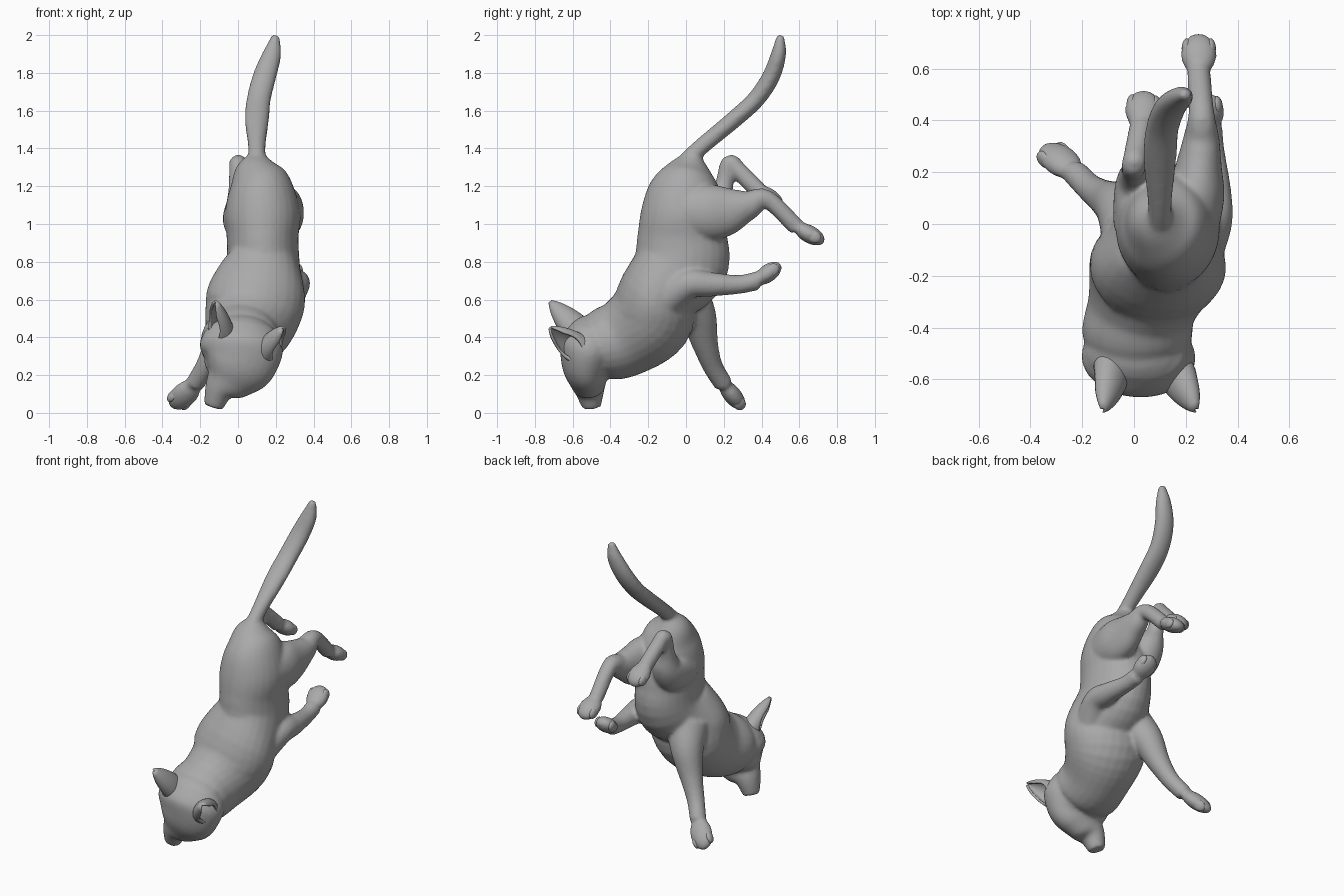
import bpy
import bmesh
import math
from mathutils import Vector, Matrix

cube = bpy.data.objects.get("Cube")
if cube:
    bpy.data.objects.remove(cube, do_unlink=True)

grey = bpy.data.materials.new("plain grey")
grey.use_nodes = True
colour = (.4, .4, .4, 1)
grey.diffuse_color = colour
grey.node_tree.nodes["Principled BSDF"].inputs["Base Color"].default_value = colour


def make_object(name, bm):
    bmesh.ops.recalc_face_normals(bm, faces=bm.faces)
    for face in bm.faces:
        face.smooth = True
    mesh = bpy.data.meshes.new(name)
    bm.to_mesh(mesh)
    bm.free()
    mesh.materials.append(grey)
    obj = bpy.data.objects.new(name, mesh)
    bpy.context.collection.objects.link(obj)
    return obj


def smooth_path(points, steps=5):
    """Smooth curve through (x, y, z, half width, half depth); depth may be left out."""
    p = [Vector((q + q[-1:])[:5]) for q in points]
    p = [p[0] * 2 - p[1]] + p + [p[-1] * 2 - p[-2]]
    curve = []
    for before, start, end, after in zip(p, p[1:], p[2:], p[3:]):
        leave, arrive = (end - before) / 2, (after - start) / 2
        for step in range(steps):
            t = step / steps
            ease = t * t * (3 - 2 * t)
            curve.append(start.lerp(end, ease) + leave * (t * (1 - t) ** 2)
                         - arrive * (t * t * (1 - t)))
    return curve + [p[-2]]


def frame(tangent):
    side = Vector((1, 0, 0))
    side = (side - tangent * side.dot(tangent)).normalized()
    return side, tangent.cross(side), tangent


def skin_rows(bm, rows, closed):
    for row, following in zip(rows, rows[1:]):
        for k in range(len(row) if closed else len(row) - 1):
            n = (k + 1) % len(row)
            bm.faces.new((row[k], row[n], following[n], following[k]))


def tube(bm, points, sides=28):
    path = smooth_path(points)
    centres = [Vector(q[:3]) for q in path]
    rings = []
    for i, q in enumerate(path):
        ahead = centres[min(i + 1, len(centres) - 1)]
        side, depth, tangent = frame((ahead - centres[max(i - 1, 0)]).normalized())
        angles = [math.tau * k / sides for k in range(sides)]
        rings.append([bm.verts.new(centres[i] + side * (q[3] * math.cos(a))
                                   + depth * (q[4] * math.sin(a))) for a in angles])
    skin_rows(bm, rings, closed=True)
    bm.faces.new(rings[0])
    bm.faces.new(rings[-1])


def ellipsoid(bm, centre, axes, radii):
    basis = Matrix([axis * r for axis, r in zip(axes, radii)]).transposed().to_4x4()
    bmesh.ops.create_uvsphere(bm, u_segments=20, v_segments=14, radius=1,
                              matrix=Matrix.Translation(centre) @ basis)


def leg(bm, name, points, paw_tip):
    """Limb ending in a rounded paw with a fan of four toes."""
    tube(bm, points)
    wrist, tip = Vector(points[-1][:3]), Vector(paw_tip)
    reach = tip - wrist
    axes = frame(reach.normalized())
    ellipsoid(bm, wrist.lerp(tip, .5), axes, (.07, .048, reach.length * .6))
    toes = bmesh.new()
    for k in (-1.5, -.5, .5, 1.5):
        at = tip + axes[0] * k * .03 - axes[2] * (.03 + .012 * abs(k))
        ellipsoid(toes, at, axes, (.021, .033, .04))
    make_object(name + "_toes", toes)


bm = bmesh.new()

# Torso, rump to neck, closing inside the head
tube(bm, [(.1, .04, 1.37, .04), (.1, .02, 1.29, .12), (.12, 0, 1.19, .17, .19),
          (.13, -.02, 1.05, .2, .22), (.13, -.02, .92, .19, .24),
          (.13, -.03, .78, .2, .25), (.1, -.15, .63, .26, .21),
          (.07, -.19, .5, .25, .23), (.03, -.32, .4, .21),
          (.01, -.44, .36, .21, .19), (.01, -.54, .33, .15, .13)])

# Skull and jaw
upright = Matrix.Identity(3)
ellipsoid(bm, (.01, -.5, .36), upright, (.21, .15, .16))
ellipsoid(bm, (.01, -.49, .27), upright, (.19, .12, .11))

# Face, crown to muzzle
tube(bm, [(.03, -.49, .46, .16, .11), (.02, -.51, .36, .22, .16),
          (0, -.53, .26, .2, .13), (-.05, -.52, .18, .14, .1),
          (-.1, -.51, .12, .08), (-.13, -.5, .03, .05)])

# Tail
tube(bm, [(.1, 0, 1.31, .06), (.1, .06, 1.39, .045), (.1, .25, 1.55, .064, .046),
          (.11, .37, 1.66, .064, .047), (.14, .45, 1.78, .062, .047),
          (.18, .49, 1.9, .05, .04), (.2, .5, 2, .02)])

# Left hind leg, stretched back
leg(bm, "left_hind", [(.22, 0, 1.06, .11, .14), (.24, .12, 1.06, .11, .15),
                      (.25, .22, 1.07, .09, .13), (.26, .33, 1.1, .07, .08),
                      (.26, .43, 1.13, .05), (.25, .59, .98, .045)], (.25, .72, .91))

# Right hind leg, folded up
leg(bm, "right_hind", [(.04, 0, 1.02, .12), (.03, .1, 1.04, .11, .13),
                       (.02, .17, 1.1, .09), (0, .2, 1.2, .05), (0, .23, 1.32, .047),
                       (.01, .28, 1.28, .047), (.03, .38, 1.18, .047)], (.04, .5, 1.1))

# Left foreleg, tucked back
leg(bm, "left_fore", [(.24, -.12, .59, .1), (.3, .01, .68, .08), (.31, .13, .68, .065),
                      (.3, .28, .68, .05), (.29, .38, .7, .05)], (.27, .49, .78))

# Right foreleg, reaching down
leg(bm, "right_fore", [(0, -.02, .64, .13), (-.05, .06, .52, .1), (-.11, .1, .37, .07),
                       (-.17, .14, .25, .054), (-.23, .2, .15, .05)], (-.34, .29, .04))

# Merge torso, head, tail and limbs into one soft skin
body = make_object("body", bm)
remesh = body.modifiers.new("skin", "REMESH")
remesh.mode = "VOXEL"
remesh.voxel_size = .011
remesh.use_smooth_shade = True
soften = body.modifiers.new("soften", "SMOOTH")
soften.factor = .5
soften.iterations = 8


def ear(name, base, tip, opening, radius=.08, rows=12, columns=20):
    """Pointed cup, open towards one side and closed at its root."""
    base, tip = Vector(base), Vector(tip)
    axis = (tip - base).normalized()
    front = Vector(opening)
    front = (front - axis * front.dot(axis)).normalized()
    side = axis.cross(front)
    em = bmesh.new()
    grid = []
    for i in range(rows):
        t = .98 * i / (rows - 1)
        r = radius * (1 - t * t) ** .8
        gap = math.radians(10 + 50 * math.sin(math.pi * min(t, .7)))
        angles = [gap + (math.tau - 2 * gap) * j / (columns - 1) for j in range(columns)]
        grid.append([em.verts.new(base.lerp(tip, t) + front * (r * .75 * math.cos(a))
                                  + side * (r * math.sin(a))) for a in angles])
    skin_rows(em, grid, closed=False)
    wall = make_object(name, em).modifiers.new("thickness", "SOLIDIFY")
    wall.thickness = .014
    wall.offset = 0


ear("left_ear", (.15, -.55, .32), (.24, -.72, .45), (.8, 0, -.6))
ear("right_ear", (-.08, -.54, .4), (-.12, -.72, .59), (-.8, -.1, -.5))
